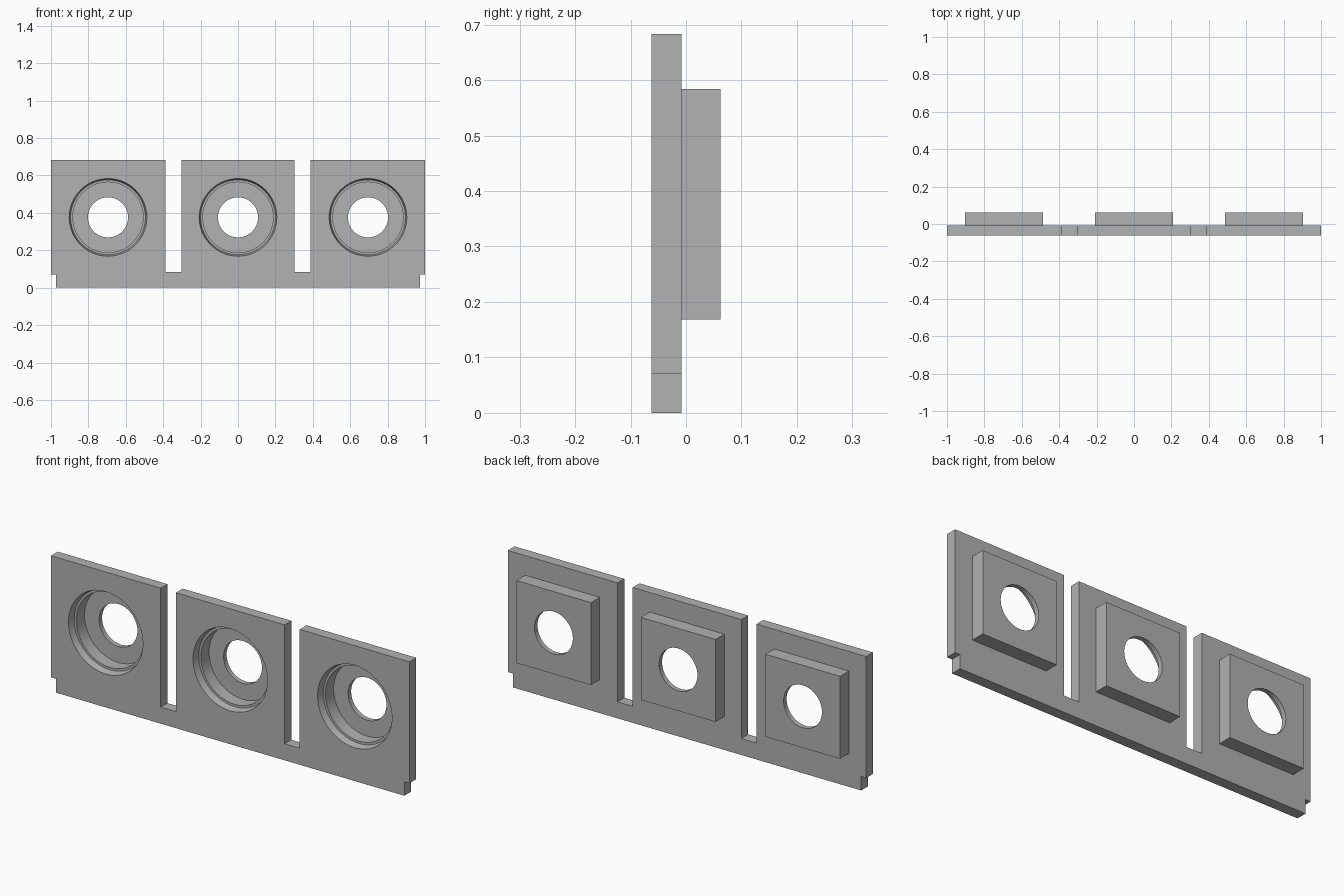
import bpy
import bmesh
import math

old = bpy.data.objects.get("Cube")
if old:
    bpy.data.objects.remove(old, do_unlink=True)

FRONT, PLATE_BACK, BACK = -0.062, -0.008, 0.062
CENTRES = (-0.695, 0, 0.695)
HOLE_Z = 0.376
BOSS_HALF = 0.208

grey = bpy.data.materials.new("plain grey")
grey.use_nodes = True
COLOUR = (0.445, 0.445, 0.445, 1)
grey.diffuse_color = COLOUR
grey.node_tree.nodes["Principled BSDF"].inputs["Base Color"].default_value = COLOUR


def make_object(name, bm):
    bmesh.ops.recalc_face_normals(bm, faces=bm.faces)
    mesh = bpy.data.meshes.new(name)
    bm.to_mesh(mesh)
    bm.free()
    mesh.materials.append(grey)
    obj = bpy.data.objects.new(name, mesh)
    bpy.context.collection.objects.link(obj)
    return obj


def extrude_outline(name, outline, y0, y1):
    bm = bmesh.new()
    face = bm.faces.new([bm.verts.new((x, y0, z)) for x, z in outline])
    new = bmesh.ops.extrude_face_region(bm, geom=[face])["geom"]
    verts = [v for v in new if isinstance(v, bmesh.types.BMVert)]
    bmesh.ops.translate(bm, verts=verts, vec=(0, y1 - y0, 0))
    return make_object(name, bm)


def turned_cutter(name, cx, profile, sides=96):
    """Solid of revolution along y from (radius, y) pairs, capped at both ends."""
    bm = bmesh.new()
    rings = []
    for r, y in profile:
        angles = [math.tau * i / sides for i in range(sides)]
        rings.append([bm.verts.new((cx + r * math.cos(a), y, HOLE_Z + r * math.sin(a)))
                      for a in angles])
    for a, b in zip(rings, rings[1:]):
        for i in range(sides):
            j = (i + 1) % sides
            bm.faces.new((a[i], a[j], b[j], b[i]))
    bm.faces.new(rings[0])
    bm.faces.new(rings[-1])
    return make_object(name, bm)


# Slotted plate with notched lower corners: right half, then mirrored
half = [(0.972, 0), (0.972, 0.07), (1, 0.07), (1, 0.683), (0.388, 0.683),
        (0.388, 0.083), (0.303, 0.083), (0.303, 0.683)]
outline = half + [(-x, z) for x, z in reversed(half)]
plate = extrude_outline("socket_plate", outline, FRONT, PLATE_BACK)

# Square housings behind and stepped round pockets through each panel
pocket = [(0.2085, FRONT - 0.01), (0.2075, FRONT), (0.2, FRONT + 0.035),
          (0.188, FRONT + 0.035), (0.188, 0.038), (0.107, 0.038),
          (0.107, BACK + 0.02)]
tools = []
for cx in CENTRES:
    box = [(cx + sx * BOSS_HALF, HOLE_Z + sz * BOSS_HALF)
           for sx, sz in ((-1, -1), (1, -1), (1, 1), (-1, 1))]
    tools.append((extrude_outline("housing", box, -0.02, BACK), 'UNION'))
for cx in CENTRES:
    tools.append((turned_cutter("pocket_cutter", cx, pocket), 'DIFFERENCE'))

for tool, operation in tools:
    tool.hide_render = True
    mod = plate.modifiers.new(tool.name, 'BOOLEAN')
    mod.operation = operation
    mod.solver = 'EXACT'
    mod.object = tool

# Bake the cuts and drop the helpers
graph = bpy.context.evaluated_depsgraph_get()
result = bpy.data.meshes.new_from_object(plate.evaluated_get(graph))
plate.modifiers.clear()
plate.data = result
result.materials.clear()
result.materials.append(grey)
for poly in result.polygons:
    poly.material_index = 0
for tool, _ in tools:
    bpy.data.objects.remove(tool, do_unlink=True)

bpy.ops.object.select_all(action='DESELECT')
plate.select_set(True)
bpy.context.view_layer.objects.active = plate
bpy.ops.object.shade_smooth_by_angle(angle=math.radians(30))
